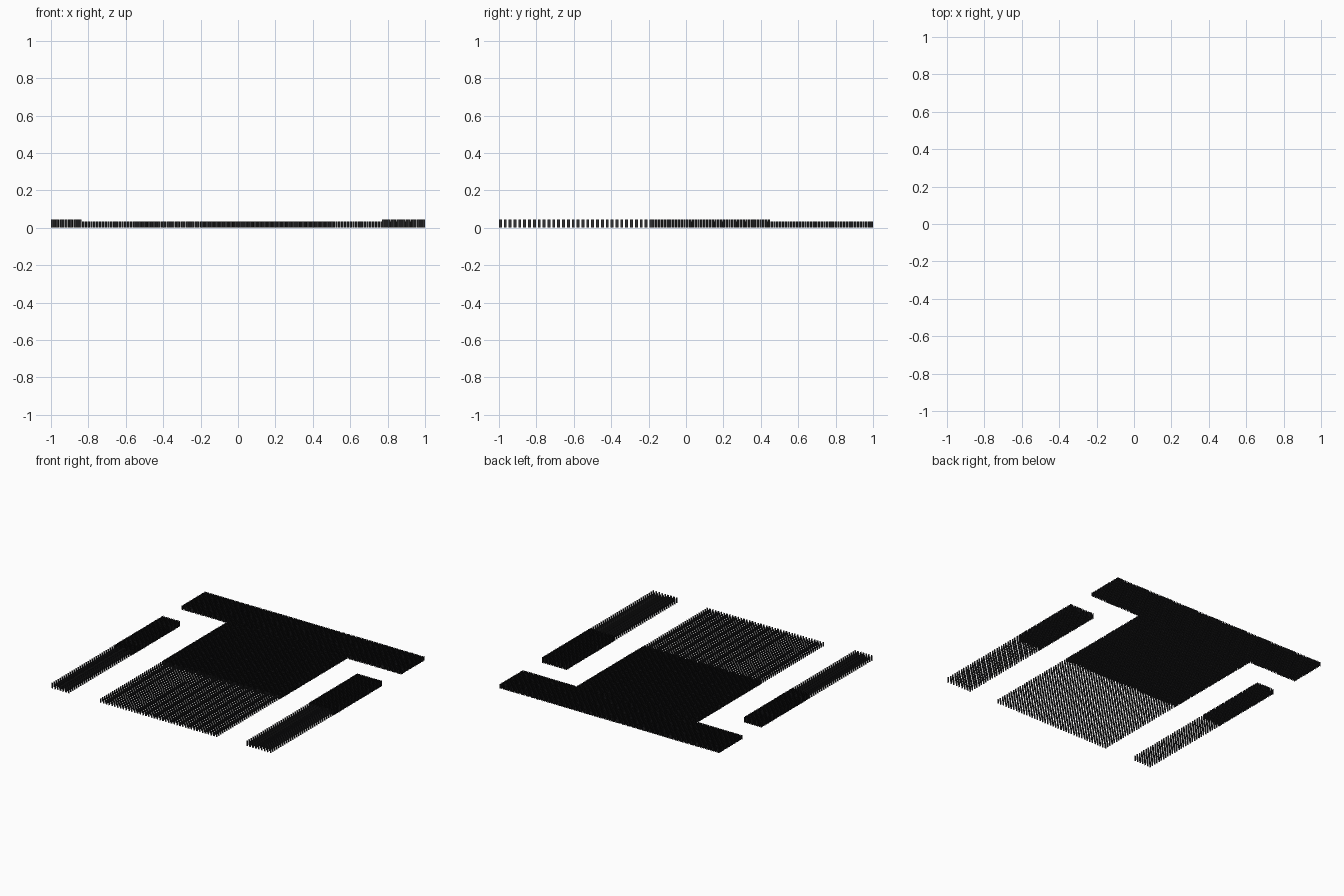
import bpy

if "Cube" in bpy.data.objects:
    bpy.data.objects.remove(bpy.data.objects["Cube"])

# Dark, near-black finish shared by all the upright cards
def make_mat(name, rgb):
    m = bpy.data.materials.new(name)
    m.diffuse_color = (*rgb, 1.0)
    m.use_nodes = True
    m.node_tree.nodes["Principled BSDF"].inputs["Base Color"].default_value = m.diffuse_color
    return m

BLACK = make_mat("black_card", (0.012, 0.012, 0.013))
DARK = make_mat("dark_card", (0.03, 0.03, 0.032))


def positions(a, b, pitch, width):
    """Evenly spaced centres whose cards reach exactly from a to b."""
    n = max(2, round((b - a - width) / pitch) + 1)
    step = (b - a - width) / (n - 1)
    return [a + width / 2 + i * step for i in range(n)]


def card_block(name, x0, x1, y0, y1, height, pitch, width, mat):
    """Rectangular formation of crossed upright cards with open tops."""
    verts, faces = [], []
    h = width / 2
    for y in positions(y0, y1, pitch, width):
        for x in positions(x0, x1, pitch, width):
            for dx, dy in ((h, 0), (0, h)):
                k = len(verts)
                verts += [(x - dx, y - dy, 0), (x + dx, y + dy, 0),
                          (x + dx, y + dy, height), (x - dx, y - dy, height)]
                faces.append((k, k + 1, k + 2, k + 3))
    mesh = bpy.data.meshes.new(name)
    mesh.from_pydata(verts, [], faces)
    mesh.materials.append(mat)
    ob = bpy.data.objects.new(name, mesh)
    bpy.context.collection.objects.link(ob)
    return ob


SPLIT = -0.18                      # where loose ranks become dense ranks
LOOSE = (0.026, 0.015)             # pitch, card width
DENSE = (0.015, 0.0125)
LOW, TALL = 0.034, 0.045

# Centre block, left flank and right flank: loose in front, dense behind
blocks = [
    ("centre_block", -0.56, 0.51, 0.69, LOW),
    ("left_flank", -1.0, -0.836, 0.45, TALL),
    ("right_flank", 0.77, 1.0, 0.45, TALL),
]
for name, x0, x1, y1, height in blocks:
    card_block(name + "_front", x0, x1, -1.0, SPLIT, height, *LOOSE, DARK)
    card_block(name + "_rear", x0, x1, SPLIT, y1, height, *DENSE, BLACK)

# Wide bar across the back
card_block("rear_bar", -1.0, 1.0, 0.69, 1.0, LOW, *DENSE, BLACK)
